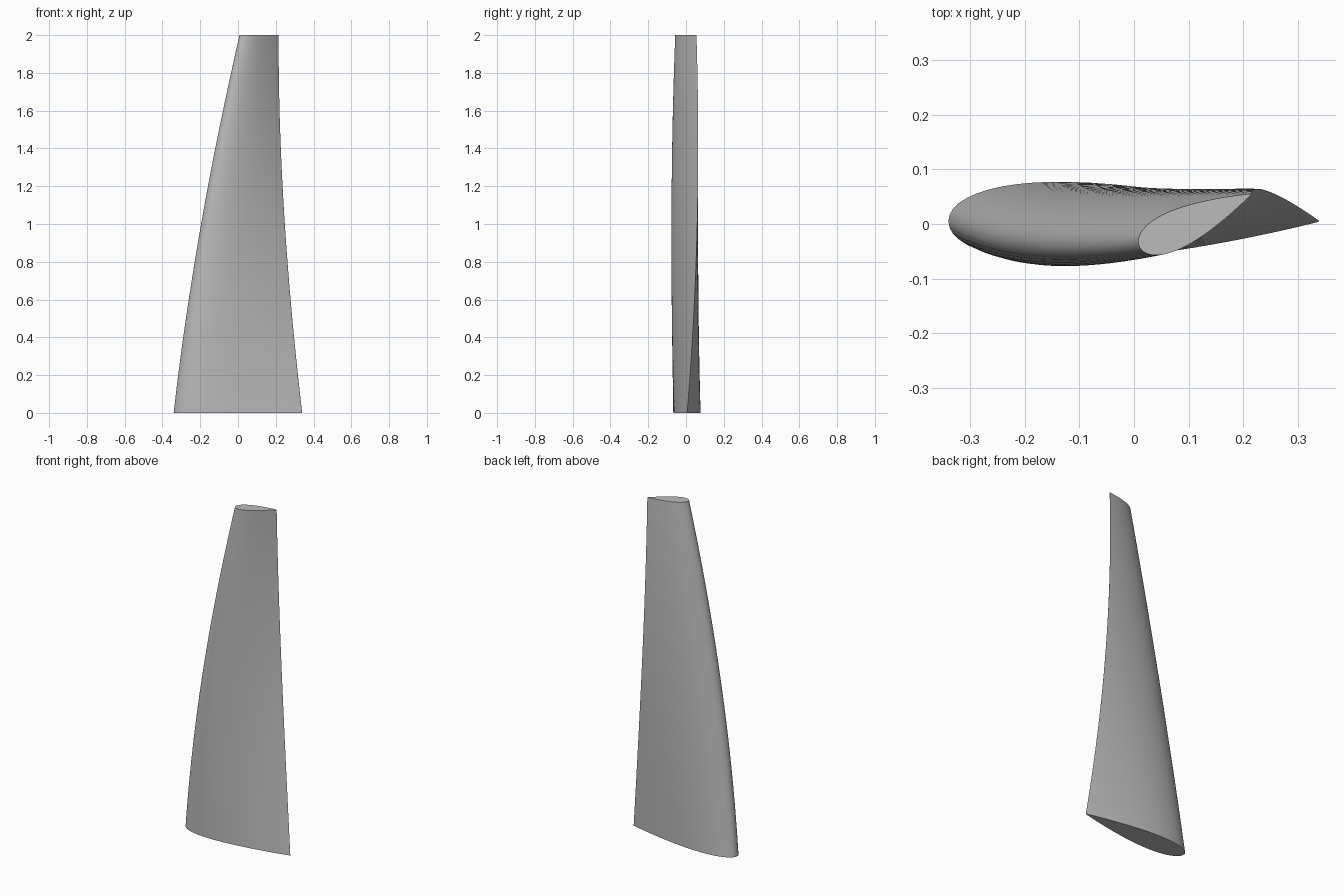
import bpy
import bmesh
import math

cube = bpy.data.objects.get("Cube")
if cube:
    bpy.data.objects.remove(cube, do_unlink=True)

HEIGHT = 2.0
STATIONS = 40      # sections along the span
HALF = 28          # steps along each side of a section
PIVOT = 0.433      # twist axis, as a fraction of the chord


def lerp(a, b, t):
    return a + (b - a) * t


def half_thickness(u, t):
    """Symmetric aerofoil thickness at chord fraction u."""
    return 5 * t * (0.2969 * math.sqrt(u) - 0.126 * u - 0.3516 * u**2
                    + 0.2843 * u**3 - 0.1026 * u**4)


def section(s):
    """Twisted aerofoil outline at span fraction s."""
    chord = lerp(0.68, 0.227, s)
    twist = math.radians(25.3) * s
    thick = lerp(0.213, 0.31, s)
    px = lerp(-0.046, 0.099, s) - 0.118 * s * (1 - s)   # curved sweep
    py = lerp(0.005, 0.0, s)
    points = []
    for i in range(2 * HALF):
        angle = math.pi * i / HALF
        u = (1 + math.cos(angle)) / 2
        side = 1 if i <= HALF else -1
        a = (u - PIVOT) * chord
        b = side * max(half_thickness(u, thick), 0) * chord
        points.append((px + a * math.cos(twist) - b * math.sin(twist),
                       py + a * math.sin(twist) + b * math.cos(twist),
                       HEIGHT * s))
    return points


# Blade skin lofted through the sections, with flat end caps
bm = bmesh.new()
rings = [[bm.verts.new(p) for p in section(k / STATIONS)]
         for k in range(STATIONS + 1)]
for low, high in zip(rings, rings[1:]):
    for i in range(len(low)):
        j = (i + 1) % len(low)
        bm.faces.new((low[i], low[j], high[j], high[i]))
bm.faces.new(rings[0][::-1])
bm.faces.new(rings[-1])
bmesh.ops.recalc_face_normals(bm, faces=bm.faces)

mesh = bpy.data.meshes.new("blade")
bm.to_mesh(mesh)
bm.free()
blade = bpy.data.objects.new("blade", mesh)
bpy.context.collection.objects.link(blade)

# Plain grey finish
grey = bpy.data.materials.new("plain grey")
grey.use_nodes = True
colour = (0.5, 0.5, 0.5, 1)
grey.diffuse_color = colour
grey.node_tree.nodes["Principled BSDF"].inputs["Base Color"].default_value = colour
mesh.materials.append(grey)

# Smooth skin with crisp trailing edge and cap rims
bpy.ops.object.select_all(action='DESELECT')
blade.select_set(True)
bpy.context.view_layer.objects.active = blade
bpy.ops.object.shade_smooth_by_angle(angle=math.radians(35))
